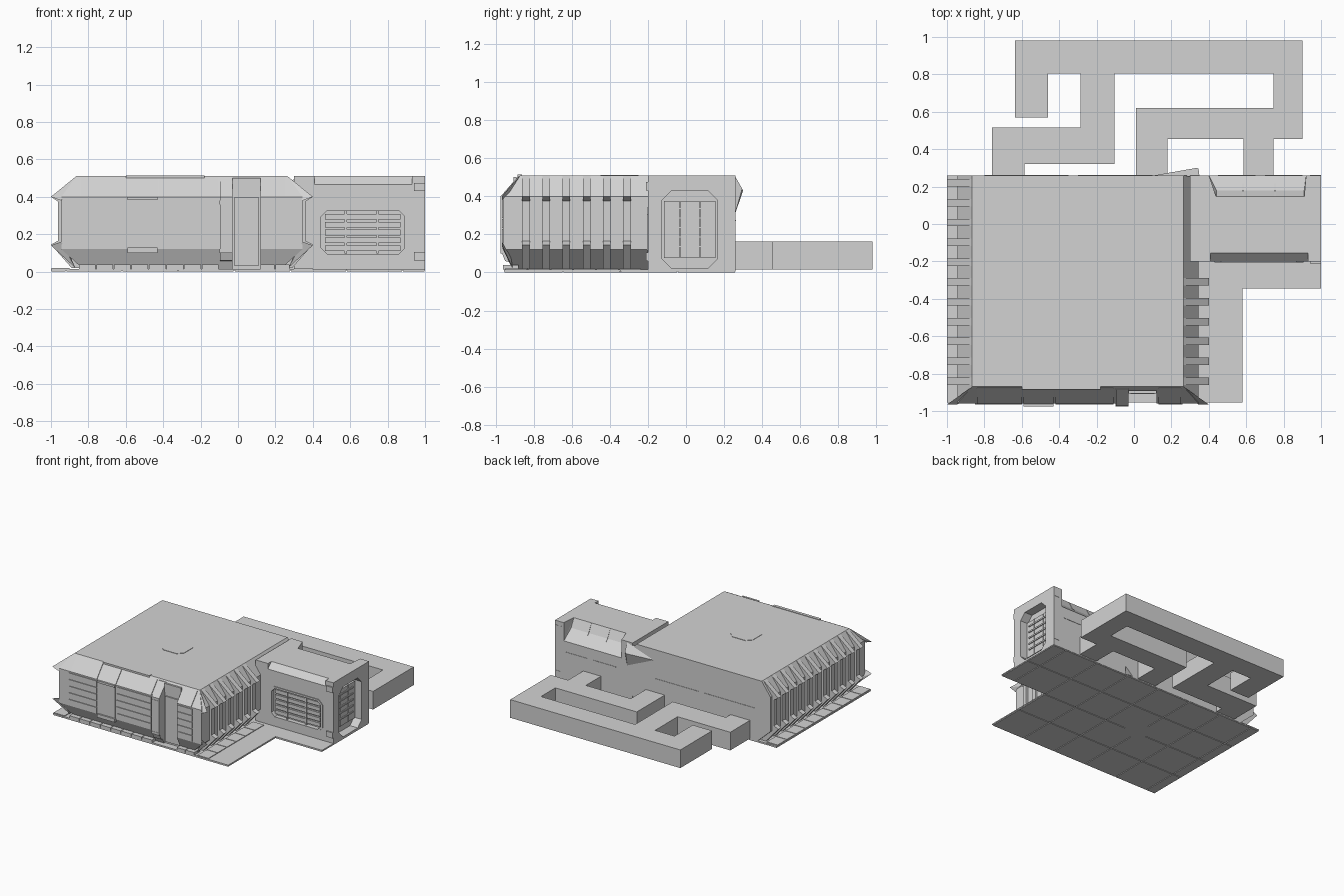
import bpy, bmesh
from mathutils import Vector

cube = bpy.data.objects.get("Cube")
if cube:
    bpy.data.objects.remove(cube, do_unlink=True)

grey = bpy.data.materials.new("plain grey")
grey.use_nodes = True
grey.diffuse_color = (0.65, 0.65, 0.65, 1)
grey.node_tree.nodes["Principled BSDF"].inputs["Base Color"].default_value = grey.diffuse_color


def finish(name, bm):
    bmesh.ops.recalc_face_normals(bm, faces=bm.faces)
    mesh = bpy.data.meshes.new(name)
    bm.to_mesh(mesh)
    bm.free()
    mesh.materials.append(grey)
    ob = bpy.data.objects.new(name, mesh)
    bpy.context.collection.objects.link(ob)
    return ob


def solid(name, points):
    """Convex solid around a few corner points."""
    bm = bmesh.new()
    for p in points:
        bm.verts.new(p)
    bmesh.ops.convex_hull(bm, input=bm.verts)
    bmesh.ops.dissolve_limit(bm, angle_limit=0.01, verts=bm.verts, edges=bm.edges)
    return finish(name, bm)


def box(name, x, y, z):
    return solid(name, [(a, b, c) for a in x for b in y for c in z])


def prism(name, axis, profile, lo, hi):
    """Extrude a 2D outline along one axis."""
    def place(a, b, d):
        return {"x": (d, a, b), "y": (a, d, b), "z": (a, b, d)}[axis]
    bm = bmesh.new()
    face = bm.faces.new([bm.verts.new(place(a, b, lo)) for a, b in profile])
    geo = bmesh.ops.extrude_face_region(bm, geom=[face])["geom"]
    bmesh.ops.translate(bm, vec=Vector(place(0, 0, hi - lo)),
                        verts=[v for v in geo if isinstance(v, bmesh.types.BMVert)])
    return finish(name, bm)


def octagon(a, b, c):
    """Rectangle with corners trimmed by c."""
    (l, r), (d, u) = a, b
    return [(l + c, d), (r - c, d), (r, d + c), (r, u - c),
            (r - c, u), (l + c, u), (l, u - c), (l, d + c)]


def cut(cutter, *targets):
    for ob in targets:
        mod = ob.modifiers.new("cut", "BOOLEAN")
        mod.operation, mod.solver, mod.object = "DIFFERENCE", "EXACT", cutter
        bpy.context.view_layer.objects.active = ob
        bpy.ops.object.modifier_apply(modifier=mod.name)
    bpy.data.objects.remove(cutter, do_unlink=True)


BACK, TOP, MID = 0.26, 0.51, -0.3


# Floor: backing sheets with separate tiles underneath
box("floor_main", (-1, 0.58), (-0.955, BACK), (0.006, 0.015))
box("floor_wing", (0.58, 1), (-0.345, BACK), (0.006, 0.015))
xs = [-1, -0.92, -0.62, -0.32, -0.02, 0.28, 0.58, 0.88, 1]
ys = [-0.955, -0.645, -0.345, -0.045, BACK]
for x0, x1 in zip(xs, xs[1:]):
    for y0, y1 in zip(ys, ys[1:]):
        if x0 < 0.58 or y0 > -0.4:
            box("floor_tile", (x0 + 0.003, x1 - 0.003), (y0 + 0.003, y1 - 0.003), (0, 0.007))
prism("floor_hatch", "z", octagon((-0.4, -0.2), (-0.42, -0.22), 0.04), -0.003 + 0.003, 0.008)

# Main hall: chamfered shell with a flat back
rings = [(0.53, -0.91, 0.015), (0.645, -0.96, 0.12), (0.645, -0.96, 0.4), (0.565, -0.87, TOP)]
hall = solid("main_hall", [(MID + s * w, y, z) for w, f, z in rings
                           for s in (-1, 1) for y in (f, BACK)])
cut(box("entry_cutter", (-0.03, 0.12), (-1.1, -0.9), (-0.1, 0.7)), hall)
prism("roof_hatch", "z", octagon((-0.4, -0.2), (-0.45, -0.25), 0.04), TOP - 0.01, TOP + 0.003)

# Side ribs, mirrored across the hall
rib = [(0.565, TOP), (0.7, 0.4), (0.662, 0.375), (0.662, 0.165),
       (0.7, 0.145), (0.59, 0.02), (0.53, 0.02), (0.53, 0.5)]
for side, last in ((-1, 0.2), (1, -0.25)):
    y = -0.86
    outline = [(MID + side * a, b) for a, b in rib]
    while y < last + 0.01:
        prism("side_rib", "y", outline, y, y + 0.04)
        y += 0.106
    # Thin mitred corner flap
    solid("corner_flap", [(MID + side * a, b, c) for a, b, c in (
        (0.565, -0.87, TOP), (0.7, -0.965, 0.4), (0.645, -0.965, 0.38), (0.6, -0.91, 0.43))])
    solid("corner_foot", [(MID + side * a, b, c) for a, b, c in (
        (0.57, -0.91, 0.02), (0.7, -0.965, 0.14), (0.645, -0.965, 0.16), (0.6, -0.92, 0.09))])
    # Ground strip below the ribs
    for i in range(10 if side < 0 else 6):
        y = -0.95 + i * 0.12
        box("foot_plate", sorted((MID + side * 0.6, MID + side * 0.698)),
            (y, y + 0.115), (0.015, 0.02))

# Front cladding: planks, chamfer plates and skirt
for x0, x1 in ((-0.85, -0.6), (-0.42, -0.11), (0.13, 0.26)):
    for i in range(5):
        z = 0.125 + i * 0.054
        box("front_plank", (x0, x1), (-0.966, -0.95), (z, z + 0.048))
for x0, x1 in ((-0.84, -0.6), (-0.59, -0.43), (-0.42, -0.11), (0.13, 0.25)):
    prism("chamfer_plate", "x", [(-0.963, 0.405), (-0.88, 0.505), (-0.87, 0.495), (-0.95, 0.4)], x0, x1)
box("roof_lip", (-0.6, -0.18), (-0.885, -0.86), (0.5, 0.514))
for x0, x1 in ((-0.85, -0.1), (0.12, 0.28)):
    n = max(2, round((x1 - x0) / 0.09))
    step = (x1 - x0) / n
    for i in range(n):
        box("front_skirt", (x0 + i * step, x0 + (i + 1) * step - 0.005), (-0.96, -0.88), (0.015, 0.038))

# Front window with sill and hood
box("front_window", (-0.585, -0.435), (-0.966, -0.95), (0.13, 0.385))
box("window_hood", (-0.59, -0.43), (-0.975, -0.94), (0.383, 0.4))
box("window_sill", (-0.59, -0.43), (-0.975, -0.94), (0.1, 0.128))

# Entry column and recessed door
prism("entry_column", "x", [(-0.9, 0.05), (-0.95, 0.06), (-0.973, 0.12), (-0.973, 0.4),
                            (-0.885, 0.5), (-0.86, 0.5), (-0.86, 0.05)], -0.097, -0.03)
for z in (0.1, 0.36):
    box("column_band", (-0.1, -0.03), (-0.975, -0.93), (z, z + 0.02))
box("entry_door", (-0.02, 0.11), (-0.91, -0.89), (0.03, 0.4))
box("entry_lintel", (-0.03, 0.12), (-0.905, -0.89), (0.43, 0.5))

# Wing with sloped roof notches
wing = box("wing", (0.3, 1), (-0.2, BACK), (0.015, TOP))
cut(prism("front_notch_cutter", "x", [(-0.25, 0.465), (-0.2, 0.465), (-0.155, TOP),
                                      (-0.155, 0.6), (-0.25, 0.6)], 0.41, 0.93), wing)
cut(solid("back_notch_cutter", [(0.4, 0.262, 0.36), (0.92, 0.262, 0.36), (0.4, 0.262, 0.55),
                                (0.92, 0.262, 0.55), (0.44, 0.18, 0.44), (0.91, 0.18, 0.44),
                                (0.44, 0.145, 0.512), (0.91, 0.145, 0.512),
                                (0.44, 0.145, 0.55), (0.91, 0.145, 0.55)]), wing)
for x in (0.58, 0.75):
    prism("notch_mullion", "x", [(0.26, 0.355), (0.185, 0.44), (0.147, TOP),
                                 (0.14, TOP), (0.17, 0.42), (0.25, 0.345)], x, x + 0.006)

# Wing window: frame, recess and louvres
frame = prism("wing_window_frame", "y", octagon((0.43, 0.905), (0.08, 0.34), 0.035), -0.206, -0.19)
cut(prism("window_cutter", "y", octagon((0.445, 0.89), (0.095, 0.325), 0.03), -0.3, -0.17), wing, frame)
for i in range(5):
    z = 0.11 + i * 0.042
    box("window_louvre", (0.465, 0.87), (-0.185, -0.165), (z, z + 0.03))
for x in (0.57, 0.74):
    box("window_post", (x, x + 0.012), (-0.192, -0.165), (0.096, 0.324))

# Wing end: recessed doorway
cut(prism("doorway_cutter", "x", octagon((-0.125, 0.165), (0.022, 0.43), 0.05), 0.93, 1.1), wing)
for y0, y1 in ((-0.115, -0.035), (-0.03, 0.07), (0.075, 0.155)):
    box("door_panel", (0.92, 0.945), (y0, y1), (0.075, 0.375))
for i in range(5):
    z = 0.13 + i * 0.05
    box("door_slat", (0.94, 0.952), (-0.09, 0.13), (z, z + 0.012))
for y0, y1 in ((-0.21, -0.14), (0.18, 0.262)):
    for z in (0.06, 0.43):
        box("frame_clamp", (0.94, 1), (y0, y1), (z, z + 0.045))

# Back wall wedge and trim
solid("back_wedge", [(0.08, 0.255, 0.42), (0.35, 0.255, TOP), (0.335, 0.3, 0.43),
                     (0.35, 0.255, 0.3), (0.345, 0.295, 0.44)])
for x0, x1 in ((-0.8, -0.35), (-0.3, 0.1), (0.45, 0.65), (0.7, 0.9)):
    box("back_trim", (x0, x1), (BACK - 0.01, BACK + 0.003), (0.27, 0.276))

# Raised duct run behind the building
ducts = [(-0.635, 0.9, 0.805, 0.98), (-0.635, -0.46, 0.57, 0.805), (-0.285, -0.105, 0.515, 0.805),
         (-0.76, -0.105, 0.32, 0.515), (-0.76, -0.585, 0.25, 0.32), (0.745, 0.9, 0.62, 0.805),
         (0.01, 0.9, 0.455, 0.62), (0.01, 0.18, 0.25, 0.455), (0.585, 0.745, 0.25, 0.455)]
for x0, x1, y0, y1 in ducts:
    box("duct", (x0, x1), (y0, y1), (0.015, 0.163))
